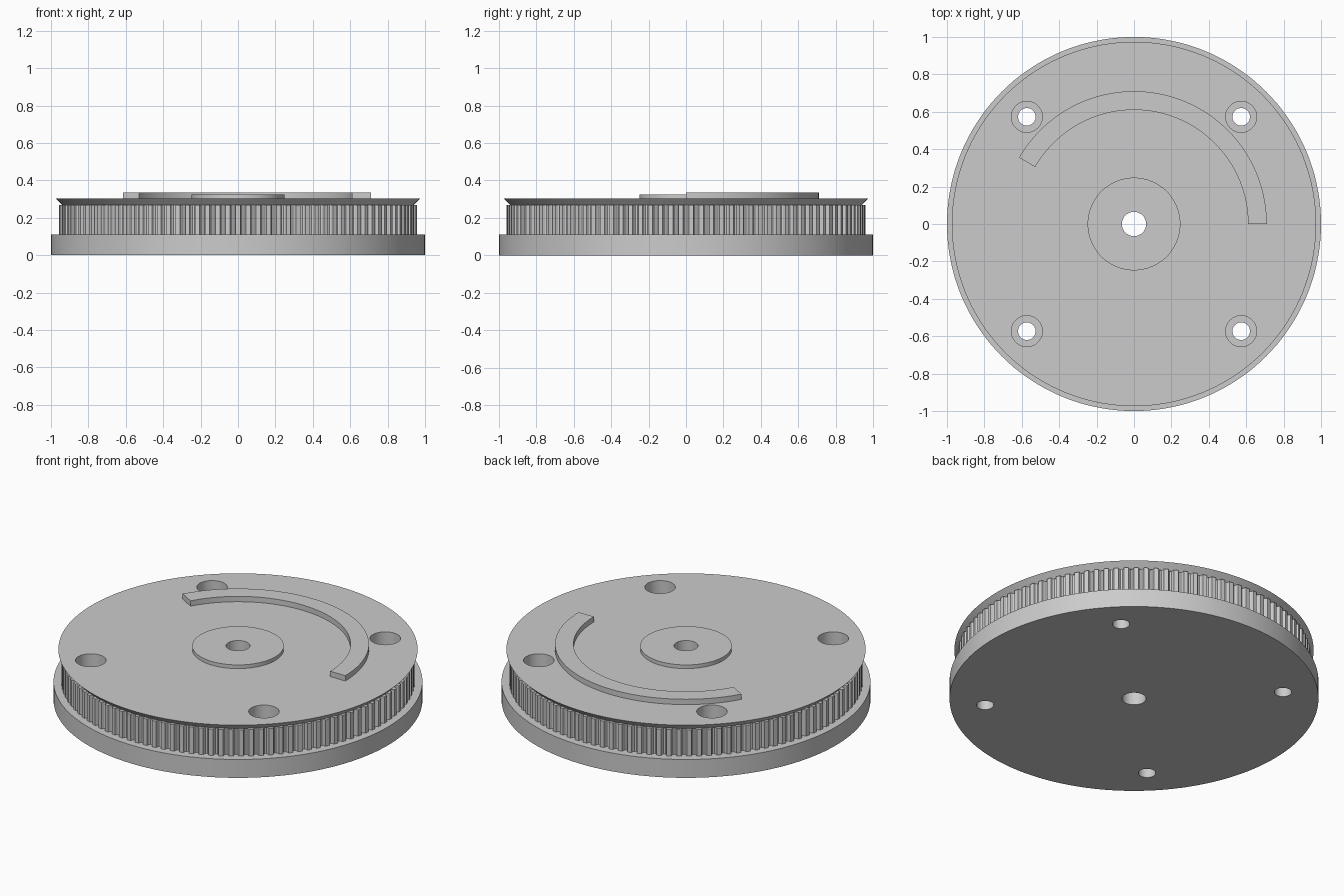
import bpy
import bmesh
import math

cube = bpy.data.objects.get("Cube")
if cube:
    bpy.data.objects.remove(cube, do_unlink=True)

SEGMENTS = 144
TEETH = 110
BORE = 0.065
HOLE_POS = 0.573

grey = bpy.data.materials.new("plain grey")
grey.use_nodes = True
colour = (0.6, 0.6, 0.6, 1)
grey.diffuse_color = colour
grey.node_tree.nodes["Principled BSDF"].inputs["Base Color"].default_value = colour


def circle(radius, z, count=SEGMENTS):
    step = math.tau / count
    return [(radius * math.cos(i * step), radius * math.sin(i * step), z)
            for i in range(count)]


def toothed(z, outer=0.958, root=0.937):
    """Outline with narrow rounded grooves between the teeth."""
    shape = [(-0.5, outer), (-0.28, outer), (-0.2, root + 0.006),
             (-0.1, root), (0.1, root), (0.2, root + 0.006), (0.28, outer)]
    points = []
    for tooth in range(TEETH):
        for offset, r in shape:
            a = math.tau * (tooth + offset) / TEETH
            points.append((r * math.cos(a), r * math.sin(a), z))
    return points


def add_object(name, bm):
    bmesh.ops.recalc_face_normals(bm, faces=bm.faces)
    mesh = bpy.data.meshes.new(name)
    bm.to_mesh(mesh)
    bm.free()
    mesh.materials.append(grey)
    obj = bpy.data.objects.new(name, mesh)
    bpy.context.collection.objects.link(obj)
    return obj


def loft(name, rings, closed=True):
    """Skin a loop of equal rings into a hollow, watertight part."""
    bm = bmesh.new()
    loops = [[bm.verts.new(p) for p in ring] for ring in rings]
    n = len(rings[0])
    for k in range(len(loops) if closed else len(loops) - 1):
        a, b = loops[k], loops[(k + 1) % len(loops)]
        for i in range(n):
            j = (i + 1) % n
            bm.faces.new((a[i], a[j], b[j], b[i]))
    if not closed:
        bm.faces.new(loops[0])
        bm.faces.new(loops[-1])
    return add_object(name, bm)


def activate(obj):
    bpy.ops.object.select_all(action='DESELECT')
    obj.select_set(True)
    bpy.context.view_layer.objects.active = obj


def drill(obj, radius):
    """Cut the four screw holes through a part."""
    for sx in (-1, 1):
        for sy in (-1, 1):
            cutter = loft("hole_cutter", [circle(radius, -0.2, 48),
                                          circle(radius, 0.6, 48)], closed=False)
            cutter.location = (sx * HOLE_POS, sy * HOLE_POS, 0)
            cutter.hide_render = True
            mod = obj.modifiers.new("hole", 'BOOLEAN')
            mod.object = cutter
            mod.solver = 'EXACT'
            activate(obj)
            bpy.ops.object.modifier_apply(modifier=mod.name)
            bpy.data.objects.remove(cutter, do_unlink=True)


def finish(obj):
    activate(obj)
    bpy.ops.object.shade_smooth_by_angle(angle=math.radians(25))


BASE_TOP, TEETH_TOP, TOP = 0.11, 0.268, 0.303

# Wide base disc
base = loft("base_disc", [circle(1, 0), circle(1, BASE_TOP),
                          circle(BORE, BASE_TOP), circle(BORE, 0)])
drill(base, 0.047)

# Toothed drum
count = TEETH * 7
drum = loft("toothed_drum", [toothed(BASE_TOP), toothed(TEETH_TOP),
                             circle(BORE, TEETH_TOP, count),
                             circle(BORE, BASE_TOP, count)])
drill(drum, 0.083)

# Flared top flange
flange = loft("top_flange", [circle(0.94, TEETH_TOP), circle(0.974, TOP),
                             circle(BORE, TOP), circle(BORE, TEETH_TOP)])
drill(flange, 0.083)

# Raised centre hub
hub = loft("centre_hub", [circle(0.248, TOP), circle(0.248, 0.325),
                          circle(BORE, 0.325), circle(BORE, TOP)])

# Raised arc rail covering 150 degrees
sections = []
for i in range(61):
    a = math.radians(150) * i / 60
    sections.append([(r * math.cos(a), r * math.sin(a), z)
                     for r, z in ((0.61, TOP), (0.71, TOP), (0.71, 0.335), (0.61, 0.335))])
rail = loft("arc_rail", sections, closed=False)

for part in (base, drum, flange, hub, rail):
    finish(part)
